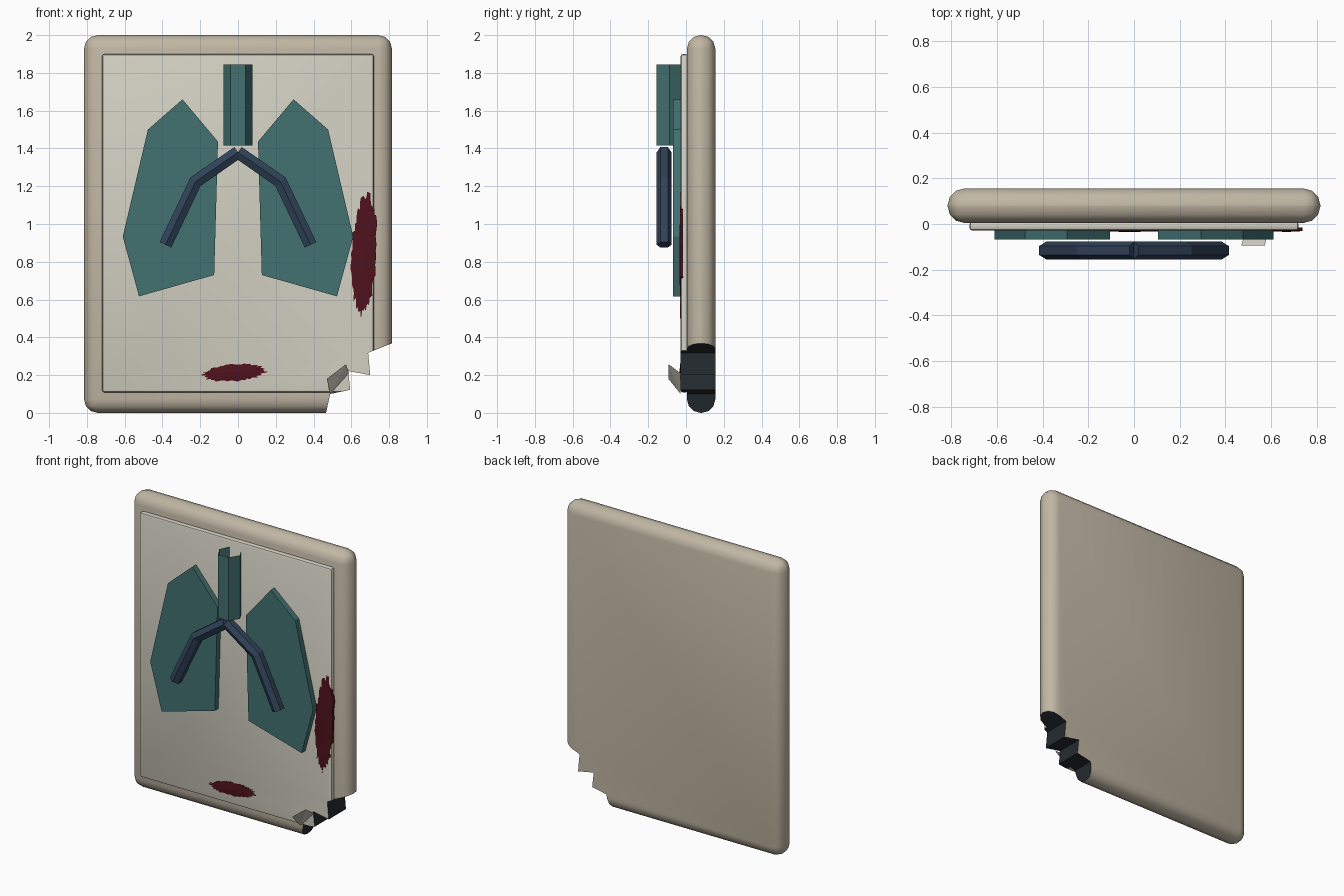
import bpy, bmesh, math, random
from mathutils import Vector

if "Cube" in bpy.data.objects:
    bpy.data.objects.remove(bpy.data.objects["Cube"])


def material(name, rgb):
    m = bpy.data.materials.new(name)
    m.diffuse_color = (*rgb, 1)
    m.use_nodes = True
    m.node_tree.nodes["Principled BSDF"].inputs["Base Color"].default_value = m.diffuse_color
    return m


SHELL = material("warm_grey", (0.53, 0.47, 0.37))
PANEL = material("pale_grey", (0.65, 0.63, 0.54))
TEAL = material("teal", (0.055, 0.165, 0.165))
NAVY = material("navy", (0.03, 0.055, 0.10))
DARK = material("dark_break", (0.018, 0.024, 0.03))
RED = material("dark_red", (0.08, 0.006, 0.012))


def finish(name, bm, mat, fix=True):
    if fix:
        bmesh.ops.recalc_face_normals(bm, faces=bm.faces)
    me = bpy.data.meshes.new(name)
    bm.to_mesh(me)
    bm.free()
    me.materials.append(mat)
    ob = bpy.data.objects.new(name, me)
    bpy.context.collection.objects.link(ob)
    return ob


def prism(name, pts, y0, y1, mat):
    """Extrude an xz outline from y0 to y1."""
    bm = bmesh.new()
    a = [bm.verts.new((x, y0, z)) for x, z in pts]
    b = [bm.verts.new((x, y1, z)) for x, z in pts]
    bm.faces.new(a)
    bm.faces.new(b[::-1])
    for i in range(len(pts)):
        j = (i + 1) % len(pts)
        bm.faces.new((a[i], b[i], b[j], a[j]))
    return finish(name, bm, mat)


def apply(ob):
    bpy.ops.object.select_all(action='DESELECT')
    ob.select_set(True)
    bpy.context.view_layer.objects.active = ob
    for m in list(ob.modifiers):
        bpy.ops.object.modifier_apply(modifier=m.name)


def rounded_slab(name, hx, z0, z1, y0, y1, bevel, segs, mat, cutter):
    ob = prism(name, [(-hx, z0), (hx, z0), (hx, z1), (-hx, z1)], y0, y1, mat)
    bev = ob.modifiers.new("bevel", 'BEVEL')
    bev.width, bev.segments = bevel, segs
    cut = ob.modifiers.new("break", 'BOOLEAN')
    cut.operation, cut.object, cut.solver = 'DIFFERENCE', cutter, 'EXACT'
    cut.material_mode = 'TRANSFER'
    apply(ob)
    bpy.ops.object.shade_smooth_by_angle(angle=math.radians(40))
    return ob


# Slab and front panel with the broken corner
broken = [(0.95, 0.422), (0.689, 0.318), (0.70, 0.20), (0.583, 0.222),
          (0.594, 0.122), (0.488, 0.10), (0.444, -0.1), (0.95, -0.1)]
cutter = prism("corner_cutter", broken, -0.2, 0.3, DARK)
cutter.hide_render = True
rounded_slab("slab", 0.815, 0, 2, 0.005, 0.155, 0.072, 3, SHELL, cutter)
rounded_slab("front_panel", 0.72, 0.108, 1.9, -0.029, 0.012, 0.014, 2, PANEL, cutter)
bpy.data.objects.remove(cutter)

# Torn flap peeling off at the break
bm = bmesh.new()
a, b, c, d = [bm.verts.new(p) for p in ((0.47, -0.093, 0.18), (0.572, -0.093, 0.258),
                                        (0.588, -0.028, 0.21), (0.488, -0.028, 0.10))]
bm.faces.new((a, d, b))
bm.faces.new((b, d, c))
finish("torn_flap", bm, PANEL, False)

# Lungs and branching tubes, mirrored
lung = [(0.294, 1.66), (0.477, 1.50), (0.61, 0.933), (0.524, 0.617),
        (0.126, 0.73), (0.106, 1.436)]
path = [(0, 1.38), (0.225, 1.224), (0.384, 0.89)]


def tube(name, pts, y, r, sides, mat):
    """Hexagonal tube along an xz path with mitred bends."""
    bm = bmesh.new()
    p = [Vector(q) for q in pts]
    n = [Vector((-(v - u).y, (v - u).x)).normalized() for u, v in zip(p, p[1:])]
    rings = []
    for i, q in enumerate(p):
        n0, n1 = n[max(i - 1, 0)], n[min(i, len(n) - 1)]
        m = (n0 + n1).normalized()
        m /= m.dot(n0)
        ring = []
        for k in range(sides):
            t = 2 * math.pi * k / sides
            o = m * r * math.sin(t)
            ring.append(bm.verts.new((q.x + o.x, y - r * math.cos(t), q.y + o.y)))
        rings.append(ring)
    for s, e in zip(rings, rings[1:]):
        for k in range(sides):
            j = (k + 1) % sides
            bm.faces.new((s[k], s[j], e[j], e[k]))
    bm.faces.new(rings[0])
    bm.faces.new(rings[-1])
    return finish(name, bm, mat)


for side, s in (("left", -1), ("right", 1)):
    prism(side + "_lung", [(s * x, z) for x, z in lung], -0.068, -0.026, TEAL)
    tube(side + "_bronchus", [(s * x, z) for x, z in path], -0.116, 0.039, 6, NAVY)

# Open-ended hexagonal windpipe
bm = bmesh.new()
bmesh.ops.create_cone(bm, cap_ends=False, segments=6, radius1=0.078, radius2=0.078, depth=0.43)
ang = 0 if max(v.co.x for v in bm.verts) > 0.077 else math.pi / 6
for v in bm.verts:
    x, y = v.co.x, v.co.y
    v.co = (x * math.cos(ang) - y * math.sin(ang),
            x * math.sin(ang) + y * math.cos(ang) - 0.0885, v.co.z + 1.63)
finish("windpipe", bm, TEAL)


# Ragged stains
def stain(name, cx, cz, rx, rz, tilt, y, seed):
    rnd = random.Random(seed)
    bm = bmesh.new()
    mid = bm.verts.new((cx, y - 0.004, cz))
    front, back = [], []
    for i in range(72):
        t = 2 * math.pi * i / 72
        k = rnd.uniform(0.84, 1.02)
        u, w = rx * k * math.cos(t), rz * k * math.sin(t)
        x = cx + u * math.cos(tilt) - w * math.sin(tilt)
        z = cz + u * math.sin(tilt) + w * math.cos(tilt)
        front.append(bm.verts.new((x, y, z)))
        back.append(bm.verts.new((x, -0.015, z)))
    for i in range(72):
        j = (i + 1) % 72
        bm.faces.new((mid, front[i], front[j]))
        bm.faces.new((front[i], back[i], back[j], front[j]))
    bm.faces.new(back)
    finish(name, bm, RED)


stain("side_stain", 0.668, 0.84, 0.07, 0.335, -0.05, -0.031, 4)
stain("bottom_stain", -0.02, 0.213, 0.175, 0.048, 0.08, -0.031, 9)
